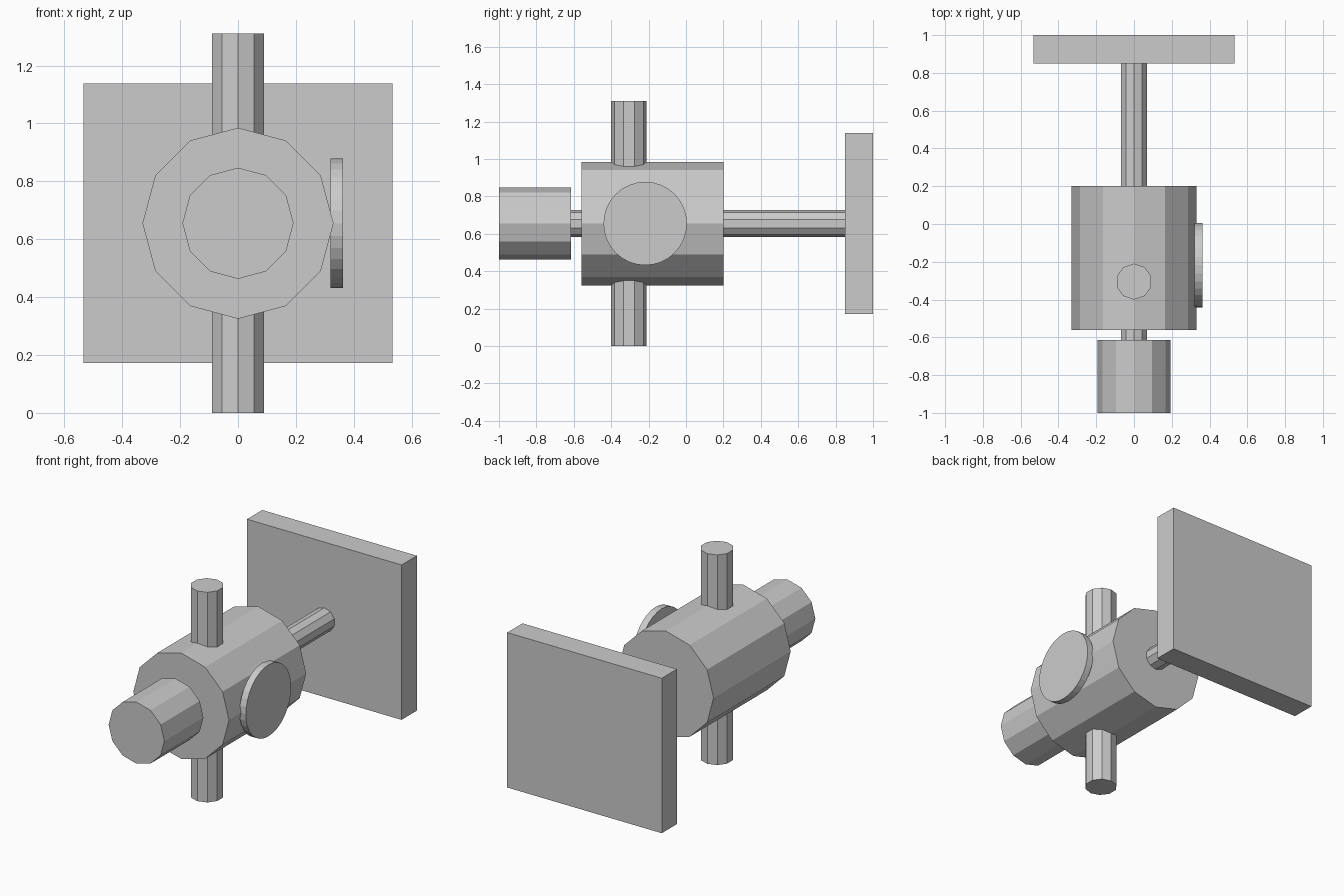
import bpy, bmesh
from math import sin, cos, tau

if "Cube" in bpy.data.objects:
    bpy.data.objects.remove(bpy.data.objects["Cube"])

ZC = 0.655  # height of the main axis


def prism(name, axis, start, end, radius, sides, centre):
    """Flat-sided cylinder along an axis; centre gives the other two coordinates.
    The first corner points along the last cross-section axis."""
    bm = bmesh.new()

    def ring(t):
        verts = []
        for i in range(sides):
            a = tau * i / sides
            p = [centre[0] + radius * sin(a), centre[1] + radius * cos(a)]
            p.insert("xyz".index(axis), t)
            verts.append(bm.verts.new(p))
        return verts

    a, b = ring(start), ring(end)
    bm.faces.new(a)
    bm.faces.new(b)
    for i in range(sides):
        j = (i + 1) % sides
        bm.faces.new((a[i], a[j], b[j], b[i]))
    bmesh.ops.recalc_face_normals(bm, faces=bm.faces)
    mesh = bpy.data.meshes.new(name)
    bm.to_mesh(mesh)
    bm.free()
    obj = bpy.data.objects.new(name, mesh)
    bpy.context.collection.objects.link(obj)
    return obj


# Barrel-shaped body and the front knob on the same axis
prism("main_body", "y", -0.56, 0.20, 0.33, 12, (0, ZC))
prism("front_knob", "y", -1.0, -0.615, 0.192, 12, (0, ZC))

# Thin rod joining knob, body and back plate
prism("connecting_rod", "y", -0.63, 0.86, 0.073, 10, (0, ZC))

# Vertical pipe crossing the body
prism("vertical_pipe", "z", 0, 1.31, 0.095, 10, (0, -0.305))

# Round dial on the right side
prism("side_dial", "x", 0.32, 0.363, 0.223, 32, (-0.218, ZC))

# Square mounting plate at the back
bpy.ops.mesh.primitive_cube_add(size=1, location=(0, 0.925, ZC))
plate = bpy.context.object
plate.name = "back_plate"
plate.scale = (1.066, 0.15, 0.966)
